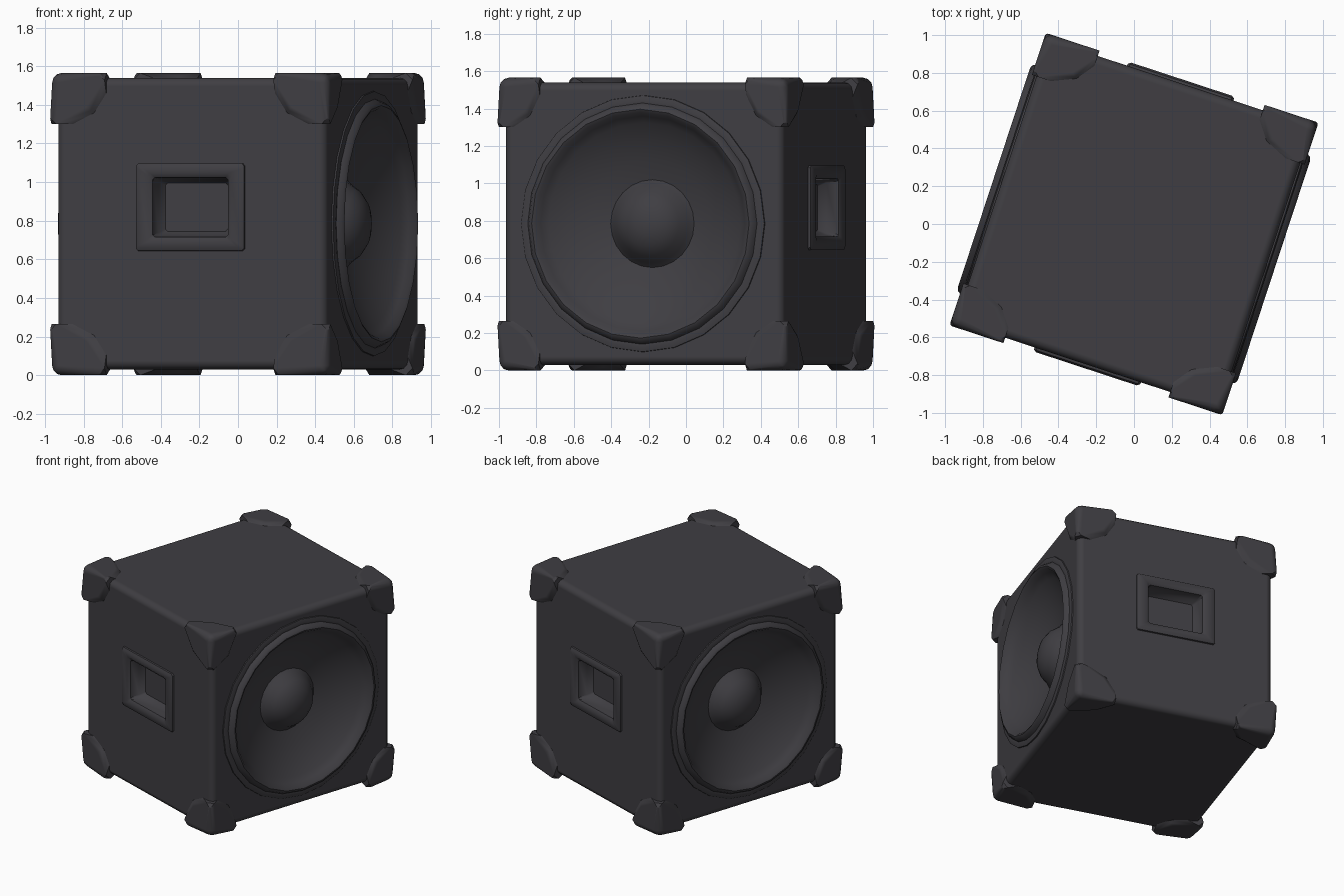
import bpy, bmesh, math
from mathutils import Matrix, Vector

if "Cube" in bpy.data.objects:
    bpy.data.objects.remove(bpy.data.objects["Cube"])

TURN = Matrix.Rotation(math.radians(-18.2), 4, 'Z')   # whole cabinet is turned
HX, HY, Z0, Z1 = 0.735, 0.785, 0.03, 1.54             # cabinet half sizes and heights

grey = bpy.data.materials.new("dark_grey")
grey.diffuse_color = (0.050, 0.048, 0.055, 1)
grey.use_nodes = True
grey.node_tree.nodes["Principled BSDF"].inputs["Base Color"].default_value = grey.diffuse_color


def finish(bm, name, matrix, angle=40):
    me = bpy.data.meshes.new(name)
    bm.transform(matrix)
    bm.to_mesh(me)
    bm.free()
    me.materials.append(grey)
    ob = bpy.data.objects.new(name, me)
    bpy.context.collection.objects.link(ob)
    bpy.ops.object.select_all(action='DESELECT')
    ob.select_set(True)
    bpy.context.view_layer.objects.active = ob
    bpy.ops.object.shade_smooth_by_angle(angle=math.radians(angle))
    return ob


def weighted(ob):
    """Keep the big flat faces evenly shaded next to their rounded edges."""
    mod = ob.modifiers.new("even_shading", 'WEIGHTED_NORMAL')
    mod.keep_sharp = True
    mod.weight = 100


def box(size, centre):
    bm = bmesh.new()
    bmesh.ops.create_cube(bm, size=1)
    bm.transform(Matrix.Translation(centre) @ Matrix.Diagonal((*size, 1)))
    return bm


def loft(name, rings, matrix):
    """Surface facing +x through rings ordered from outside to inside."""
    bm = bmesh.new()
    loops = [[bm.verts.new(p) for p in ring] for ring in rings]
    n = len(loops[0])
    for a, b in zip(loops, loops[1:]):
        for i in range(n):
            j = (i + 1) % n
            bm.faces.new((a[i], a[j], b[j], b[i]))
    bm.faces.new(loops[-1])
    return finish(bm, name, matrix)


def circle(r, x, n=24):
    return [(x, r * math.cos(math.tau * i / n), r * math.sin(math.tau * i / n)) for i in range(n)]


def rect(hy, hz, x, c=0.012):
    return [(x, sy * (hy - dy), sz * (hz - dz)) for sy, sz, dy, dz in
            ((1, -1, c, 0), (1, -1, 0, c), (1, 1, 0, c), (1, 1, c, 0),
             (-1, 1, c, 0), (-1, 1, 0, c), (-1, -1, 0, c), (-1, -1, c, 0))]


# Cabinet with softened edges
bm = box((2 * HX, 2 * HY, Z1 - Z0), (0, 0, (Z0 + Z1) / 2))
bmesh.ops.bevel(bm, geom=bm.edges[:], offset=0.045, segments=3, profile=0.5, affect='EDGES')
cabinet = finish(bm, "cabinet", TURN)

# Openings for the speakers and the handles
cutters = []
for s in (-1, 1):
    bm = bmesh.new()
    bmesh.ops.create_cone(bm, cap_ends=True, segments=24, radius1=0.63, radius2=0.63, depth=0.6)
    m = Matrix.Translation((s * (HX + 0.05), 0, 0.785)) @ Matrix.Rotation(math.pi / 2, 4, 'Y')
    cutters.append(finish(bm, "speaker_cutter", TURN @ m))
    bm = box((0.46, 0.3, 0.38), (0, s * HY, 0.87))
    cutters.append(finish(bm, "handle_cutter", TURN))
for c in cutters:
    c.hide_render = True
    mod = cabinet.modifiers.new("opening", 'BOOLEAN')
    mod.operation, mod.solver, mod.object = 'DIFFERENCE', 'EXACT', c
bpy.context.view_layer.objects.active = cabinet
for mod in list(cabinet.modifiers):
    if mod.type == 'BOOLEAN':
        bpy.ops.object.modifier_apply(modifier=mod.name)
for c in cutters:
    bpy.data.objects.remove(c)
weighted(cabinet)

# Speakers: flange, rolled rim, cone and centre dome, one on each x side
SPEAKER = [(.69, -.02), (.685, .008), (.66, .014), (.645, .012), (.63, .038), (.612, .046),
           (.595, .036), (.575, .005), (.54, -.025), (.45, -.08), (.34, -.13), (.235, -.16),
           (.21, -.135), (.175, -.085), (.12, -.045), (.05, -.022)]
for side, turn in (("right", 0), ("left", math.pi)):
    m = TURN @ Matrix.Rotation(turn, 4, 'Z') @ Matrix.Translation((HX, 0, 0.785))
    loft(side + "_speaker", [circle(r, x) for r, x in SPEAKER], m)

# Recessed handles, one on each y side
HANDLE = [(.3, .23, -.02), (.295, .225, .012), (.28, .21, .022), (.225, .175, .022),
          (.205, .155, .005), (.195, .145, -.06), (.17, .125, -.1)]
for side, turn in (("front", -math.pi / 2), ("back", math.pi / 2)):
    m = TURN @ Matrix.Rotation(turn, 4, 'Z') @ Matrix.Translation((HY, 0, 0.87))
    loft(side + "_handle", [rect(*h) for h in HANDLE], m)

# Corner protectors: a lobe on each of the three outer faces, hulled together
SIZE = (0.25, 0.195, 0.22)
for sx in (-1, 1):
    for sy in (-1, 1):
        for top in (0, 1):
            bm = bmesh.new()
            for axis in range(3):
                u, v = (axis + 1) % 3, (axis + 2) % 3
                for depth, grow in ((0, 1), (0.015, 1.1), (0.036, 1.2)):
                    for a, b in ((0, 0), (1, 0), (1, .45), (.8, .8), (.45, 1), (0, 1)):
                        p = Vector()
                        p[axis], p[u], p[v] = depth, a * SIZE[u] * grow, b * SIZE[v] * grow
                        bm.verts.new(p)
            bmesh.ops.remove_doubles(bm, verts=bm.verts[:], dist=1e-4)
            hull = bmesh.ops.convex_hull(bm, input=bm.verts[:])
            junk = {g for g in hull["geom_interior"] + hull["geom_unused"]
                    if isinstance(g, bmesh.types.BMVert)}
            bmesh.ops.delete(bm, geom=list(junk), context='VERTS')
            bmesh.ops.dissolve_limit(bm, angle_limit=0.02, verts=bm.verts[:], edges=bm.edges[:])
            # round the three outer edges that meet at the corner
            outer = [e for e in bm.edges
                     if sum(all(abs(w.co[k]) < 1e-4 for w in e.verts) for k in range(3)) == 2]
            bmesh.ops.bevel(bm, geom=outer, offset=0.05, segments=3, profile=0.5, affect='EDGES')
            # drop the faces buried in the cabinet
            buried = [f for f in bm.faces if all(min(v.co) > 0.034 for v in f.verts)]
            corner = (sx * (HX + 0.025), sy * (HY + 0.03), 1.565 if top else 0.0)
            m = Matrix.Translation(corner) @ Matrix.Diagonal((-sx, -sy, -1 if top else 1, 1))
            bm.transform(m)
            bmesh.ops.recalc_face_normals(bm, faces=bm.faces[:])
            bmesh.ops.delete(bm, geom=buried, context='FACES')
            name = "corner_%s_%s_%s" % ("top" if top else "bottom", "back" if sy > 0 else "front",
                                        "right" if sx > 0 else "left")
            weighted(finish(bm, name, TURN, 50))
